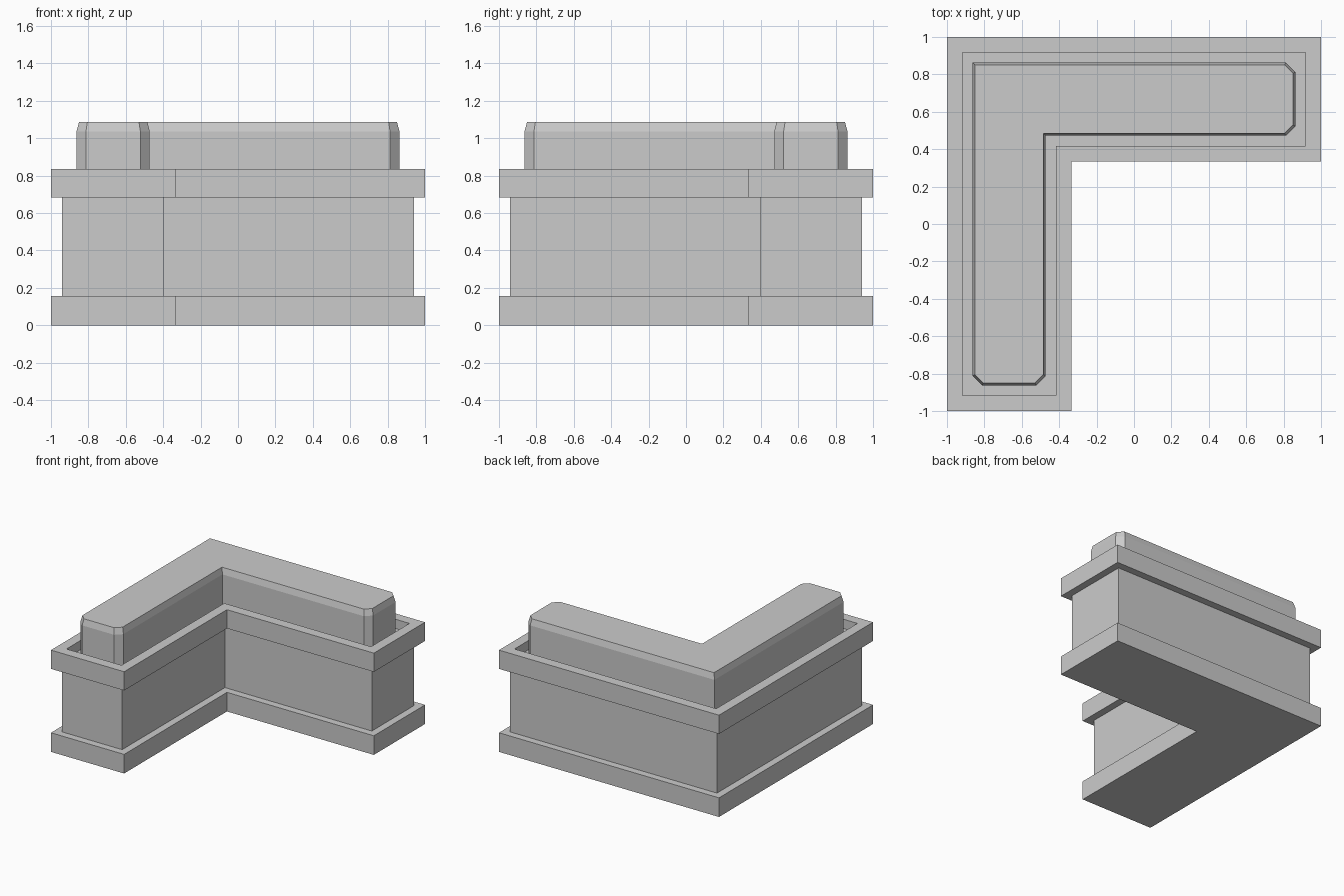
import bpy, bmesh

cube = bpy.data.objects.get("Cube")
if cube:
    bpy.data.objects.remove(cube, do_unlink=True)

stone = bpy.data.materials.new("grey_stone")
stone.use_nodes = True
GREY = (0.6, 0.6, 0.6, 1)
stone.diffuse_color = GREY
stone.node_tree.nodes["Principled BSDF"].inputs["Base Color"].default_value = GREY


def l_outline(outer, inner, cut=0):
    """Corner outline, mirrored over the diagonal; cut chamfers the arm ends."""
    if cut:
        arm = [(-outer, -outer + cut), (-outer + cut, -outer),
               (-inner - cut, -outer), (-inner, -outer + cut)]
    else:
        arm = [(-outer, -outer), (-inner, -outer)]
    other = [(-y, -x) for x, y in reversed(arm)]
    return [(-outer, outer)] + arm + [(-inner, inner)] + other


def loft(name, layers):
    """Join stacked outlines (outline, z) and cap both ends."""
    bm = bmesh.new()
    rings = [[bm.verts.new((x, y, z)) for x, y in pts] for pts, z in layers]
    for low, high in zip(rings, rings[1:]):
        n = len(low)
        for i in range(n):
            j = (i + 1) % n
            bm.faces.new((low[i], low[j], high[j], high[i]))
    bm.faces.new(rings[0][::-1])
    bm.faces.new(rings[-1])
    bmesh.ops.recalc_face_normals(bm, faces=bm.faces)
    mesh = bpy.data.meshes.new(name)
    bm.to_mesh(mesh)
    bm.free()
    mesh.materials.append(stone)
    obj = bpy.data.objects.new(name, mesh)
    bpy.context.collection.objects.link(obj)
    return obj


# Planter: plinth, recessed wall, rim and sunken bed in one stepped surface
plinth = l_outline(1.0, 0.335)
wall = l_outline(0.94, 0.395)
opening = l_outline(0.917, 0.417)
loft("planter", [(plinth, 0), (plinth, 0.157), (wall, 0.157), (wall, 0.682),
                 (plinth, 0.682), (plinth, 0.836), (opening, 0.836), (opening, 0.76)])

# Hedge with chamfered arm ends and a bevelled top
side = l_outline(0.863, 0.472, 0.05)
crown = l_outline(0.85, 0.485, 0.045)
loft("hedge", [(side, 0.755), (side, 1.037), (crown, 1.088)])
